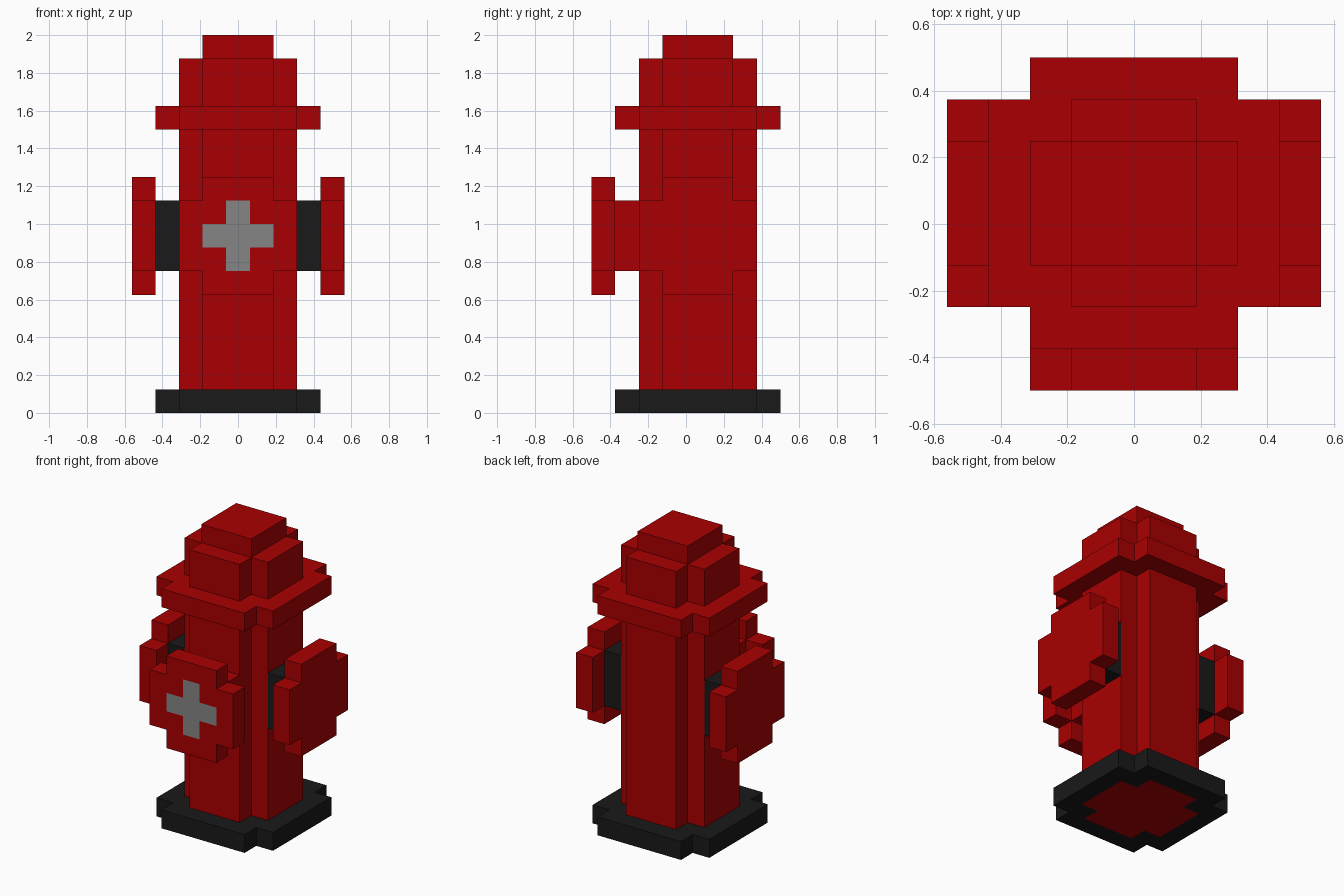
import bpy, bmesh
from mathutils import Vector

if "Cube" in bpy.data.objects:
    bpy.data.objects.remove(bpy.data.objects["Cube"])

U = 0.125            # size of one block
CY = U / 2           # body axis sits slightly behind the origin


def material(name, rgb):
    m = bpy.data.materials.new(name)
    m.diffuse_color = (*rgb, 1)
    m.use_nodes = True
    m.node_tree.nodes["Principled BSDF"].inputs["Base Color"].default_value = m.diffuse_color
    return m


red = material("red paint", (0.40, 0.0, 0.0005))
black = material("black iron", (0.0098, 0.0098, 0.0098))
grey = material("grey metal", (0.235, 0.235, 0.235))


def outline(a, n):
    """Square of half-size a, with its corners notched by n."""
    if n == 0:
        return [(a, -a), (a, a), (-a, a), (-a, -a)]
    pts, c = [(a, -a + n), (a, a - n), (a - n, a - n)], []
    for _ in range(4):
        c += pts
        pts = [(-y, x) for x, y in pts]
    return c


def block(name, mats, a, lo, hi, n=U, axis=(0, 0, 1), z=0, cuts=(), rule=None):
    """Extrude the outline along axis from lo to hi; optionally split and paint faces."""
    bm = bmesh.new()
    rot = Vector(axis).to_track_quat('Z', 'Y')
    origin = Vector((0, CY, z))
    face = bm.faces.new([bm.verts.new(origin + rot @ Vector((x, y, lo)))
                         for x, y in outline(a, n)])
    ext = bmesh.ops.extrude_face_region(bm, geom=[face], use_keep_orig=True)
    bmesh.ops.translate(bm, vec=Vector(axis) * (hi - lo),
                        verts=[v for v in ext["geom"] if isinstance(v, bmesh.types.BMVert)])
    for direction in cuts:
        for k in (-2.5, -1.5, -0.5, 0.5, 1.5, 2.5):
            d = Vector(direction)
            bmesh.ops.bisect_plane(bm, geom=bm.verts[:] + bm.edges[:] + bm.faces[:],
                                   plane_co=origin + d * k * U, plane_no=d)
    bmesh.ops.recalc_face_normals(bm, faces=bm.faces[:])
    bm.normal_update()
    if rule:
        for f in bm.faces:
            f.material_index = int(rule(f.calc_center_bounds() - origin, f.normal))
    me = bpy.data.meshes.new(name)
    bm.to_mesh(me)
    bm.free()
    for m in mats:
        me.materials.append(m)
    ob = bpy.data.objects.new(name, me)
    bpy.context.collection.objects.link(ob)
    return ob


# Base flange: the underside shows the red barrel in its middle
def barrel_underside(c, nrm):
    x, y = sorted((abs(c.x), abs(c.y)))
    return nrm.z < -0.9 and x < 1.5 * U and y < 2.5 * U


block("base_flange", [black, red], 3.5 * U, 0, U,
      cuts=[(1, 0, 0), (0, 1, 0)], rule=barrel_underside)

# Barrel, collar and stepped bonnet
block("barrel", [red], 2.5 * U, U, 12 * U)
block("collar", [red], 3.5 * U, 12 * U, 13 * U)
block("bonnet", [red], 2.5 * U, 13 * U, 15 * U)
block("bonnet_cap", [red], 1.5 * U, 15 * U, 16 * U, n=0)


# Outlets: black necks at the sides, red neck and grey cross at the front
def cross(c, nrm):
    x, z = sorted((abs(c.x), abs(c.z)))
    return nrm.y < -0.9 and c.y < -4 * U and x < 0.5 * U and z < 1.5 * U


OUT_Z = 7.5 * U
for side, axis in (("left", (-1, 0, 0)), ("right", (1, 0, 0)), ("front", (0, -1, 0))):
    front = side == "front"
    block(side + "_outlet_neck", [red if front else black], 1.5 * U,
          2.5 * U, 3.5 * U, n=0, axis=axis, z=OUT_Z)
    block(side + "_outlet_cap", [red, grey] if front else [red], 2.5 * U,
          3.5 * U, 4.5 * U, axis=axis, z=OUT_Z,
          cuts=[(1, 0, 0), (0, 0, 1)] if front else (),
          rule=cross if front else None)
